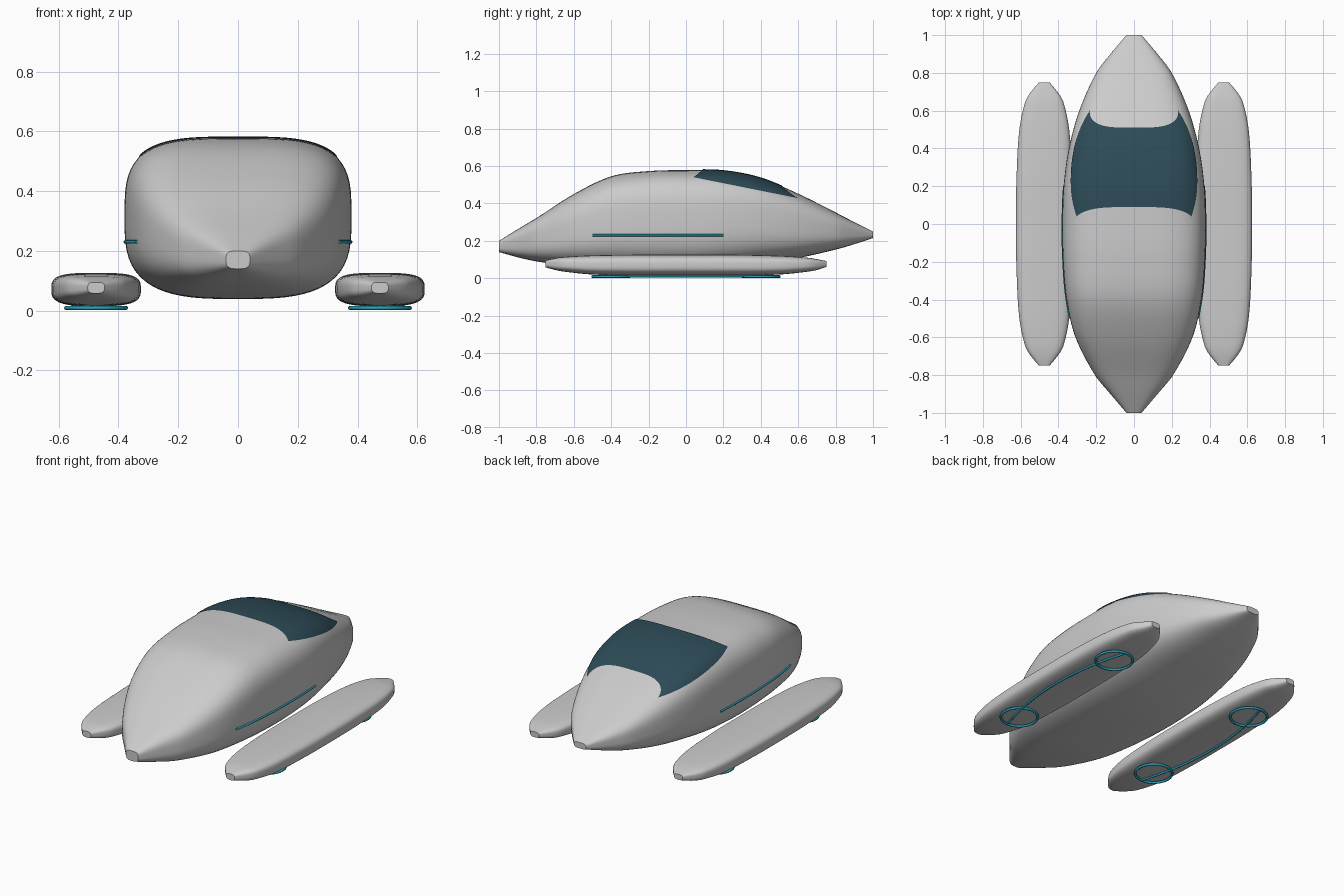
import bpy, bmesh, math

if "Cube" in bpy.data.objects:
    bpy.data.objects.remove(bpy.data.objects["Cube"])

N_TOP, N_BOT = 3.5, 3.1


def material(name, rgb):
    m = bpy.data.materials.new(name)
    m.diffuse_color = (*rgb, 1)
    m.use_nodes = True
    m.node_tree.nodes["Principled BSDF"].inputs["Base Color"].default_value = m.diffuse_color
    return m


GLASS = material("dark_glass", (0.026, 0.07, 0.095))
TEAL = material("teal_glow", (0.02, 0.36, 0.48))

# Stations: y, half width, bottom z, top z
HULL = [(-1, .04, .14, .2), (-.9, .125, .112, .262), (-.8, .207, .09, .322),
        (-.6, .31, .063, .45), (-.4, .358, .048, .545), (-.2, .376, .04, .573),
        (0, .38, .04, .578), (.2, .373, .052, .574), (.4, .345, .077, .535),
        (.6, .29, .108, .452), (.8, .2, .153, .352), (.9, .125, .182, .3),
        (1, .04, .215, .25)]
FLOAT = [(-.75, .028, .058, .095), (-.7, .07, .044, .107), (-.65, .1, .035, .114),
         (-.5, .132, .02, .122), (-.25, .147, .015, .126), (0, .15, .015, .126),
         (.25, .147, .015, .126), (.5, .132, .02, .12), (.65, .1, .035, .11),
         (.7, .07, .044, .102), (.75, .028, .06, .092)]


def station(keys, y):
    """Smooth interpolation of half width, bottom and top at y."""
    i = max(k for k in range(len(keys) - 1) if k == 0 or keys[k][0] <= y)
    a, b = keys[i], keys[i + 1]
    p, q = keys[max(i - 1, 0)], keys[min(i + 2, len(keys) - 1)]
    d = b[0] - a[0]
    t = (y - a[0]) / d
    out = []
    for c in (1, 2, 3):
        m0 = (b[c] - p[c]) / (b[0] - p[0]) * d
        m1 = (q[c] - a[c]) / (q[0] - a[0]) * d
        out.append((2*t**3 - 3*t*t + 1) * a[c] + (t**3 - 2*t*t + t) * m0
                   + (3*t*t - 2*t**3) * b[c] + (t**3 - t*t) * m1)
    return out


def point(keys, y, ang, cx=0, grow=0):
    """Point on the rounded-box cross-section at y."""
    w, lo, hi = station(keys, y)
    w, lo, hi = w + grow, lo - grow, hi + grow
    c, s = math.cos(ang), math.sin(ang)
    e = 2 / (N_TOP if s > 0 else N_BOT)
    return (cx + w * math.copysign(abs(c) ** e, c), y,
            (lo + hi) / 2 + (hi - lo) / 2 * math.copysign(abs(s) ** e, s))


def grid_object(name, rows, closed, mat=None):
    bm = bmesh.new()
    vs = [[bm.verts.new(p) for p in r] for r in rows]
    n = len(rows[0])
    for r0, r1 in zip(vs, vs[1:]):
        for j in range(n if closed else n - 1):
            k = (j + 1) % n
            bm.faces.new((r0[j], r0[k], r1[k], r1[j]))
    if closed:
        bm.faces.new(vs[0])
        bm.faces.new(vs[-1])
    bmesh.ops.recalc_face_normals(bm, faces=bm.faces)
    me = bpy.data.meshes.new(name)
    bm.to_mesh(me)
    bm.free()
    ob = bpy.data.objects.new(name, me)
    bpy.context.collection.objects.link(ob)
    if mat:
        me.materials.append(mat)
    bpy.ops.object.select_all(action='DESELECT')
    ob.select_set(True)
    bpy.context.view_layer.objects.active = ob
    bpy.ops.object.shade_smooth_by_angle(angle=math.radians(40))
    return ob


def loft(name, keys, cx=0, steps=64, sides=64):
    y0, y1 = keys[0][0], keys[-1][0]
    rows = [[point(keys, y0 + (y1 - y0) * i / steps, 2 * math.pi * (j + .5) / sides, cx)
             for j in range(sides)] for i in range(steps + 1)]
    return grid_object(name, rows, True)


def tube(name, pts, radius, cyclic=False):
    cu = bpy.data.curves.new(name, 'CURVE')
    cu.dimensions = '3D'
    cu.bevel_depth = radius
    cu.bevel_resolution = 2
    cu.use_fill_caps = True
    sp = cu.splines.new('POLY')
    sp.points.add(len(pts) - 1)
    for q, p in zip(sp.points, pts):
        q.co = (*p, 1)
    sp.use_cyclic_u = cyclic
    cu.materials.append(TEAL)
    ob = bpy.data.objects.new(name, cu)
    bpy.context.collection.objects.link(ob)


# Main body
loft("hull", HULL)

# Windscreen: thin sheet hugging the upper hull
cols = []
for j in range(41):
    t = j / 20 - 1
    y_a, y_b = .09 - .05 * t * t, .51 + .09 * t * t
    col = []
    for i in range(25):
        y = y_a + (y_b - y_a) * i / 24
        w, lo, hi = station(HULL, y)
        edge = .535 - .2 * (y - .05)
        s = (edge - (lo + hi) / 2) / ((hi - lo) / 2)
        limit = math.pi / 2 - math.asin(min(1, s) ** (N_TOP / 2))
        col.append(point(HULL, y, math.pi / 2 - t * limit, 0, .004))
    cols.append(col)
grid_object("windscreen", cols, False, GLASS)

for side, tag in ((1, "right"), (-1, "left")):
    cx = side * .475
    # Side float
    loft(tag + "_float", FLOAT, cx, 60, 48)

    # Light strip along the hull side
    strip = []
    for i in range(25):
        y = -.5 + .7 * i / 24
        w, lo, hi = station(HULL, y)
        s = abs(.23 - (lo + hi) / 2) / ((hi - lo) / 2)
        strip.append((side * w * (1 - s ** N_BOT) ** (1 / N_BOT), y, .23))
    tube(tag + "_light_strip", strip, .006)

    # Hover rings and the bowed line joining them under the float
    for y, end in ((-.4, "front"), (.4, "rear")):
        ring = [(cx + .1 * math.cos(a), y + .1 * math.sin(a), .009)
                for a in (2 * math.pi * k / 40 for k in range(40))]
        tube(f"{tag}_{end}_hover_ring", ring, .007, True)
    bow = [(cx + side * .08 * (1 - (k / 16 - 1) ** 2), .5 * (k / 16 - 1), .011)
           for k in range(33)]
    tube(tag + "_hover_line", bow, .006)
